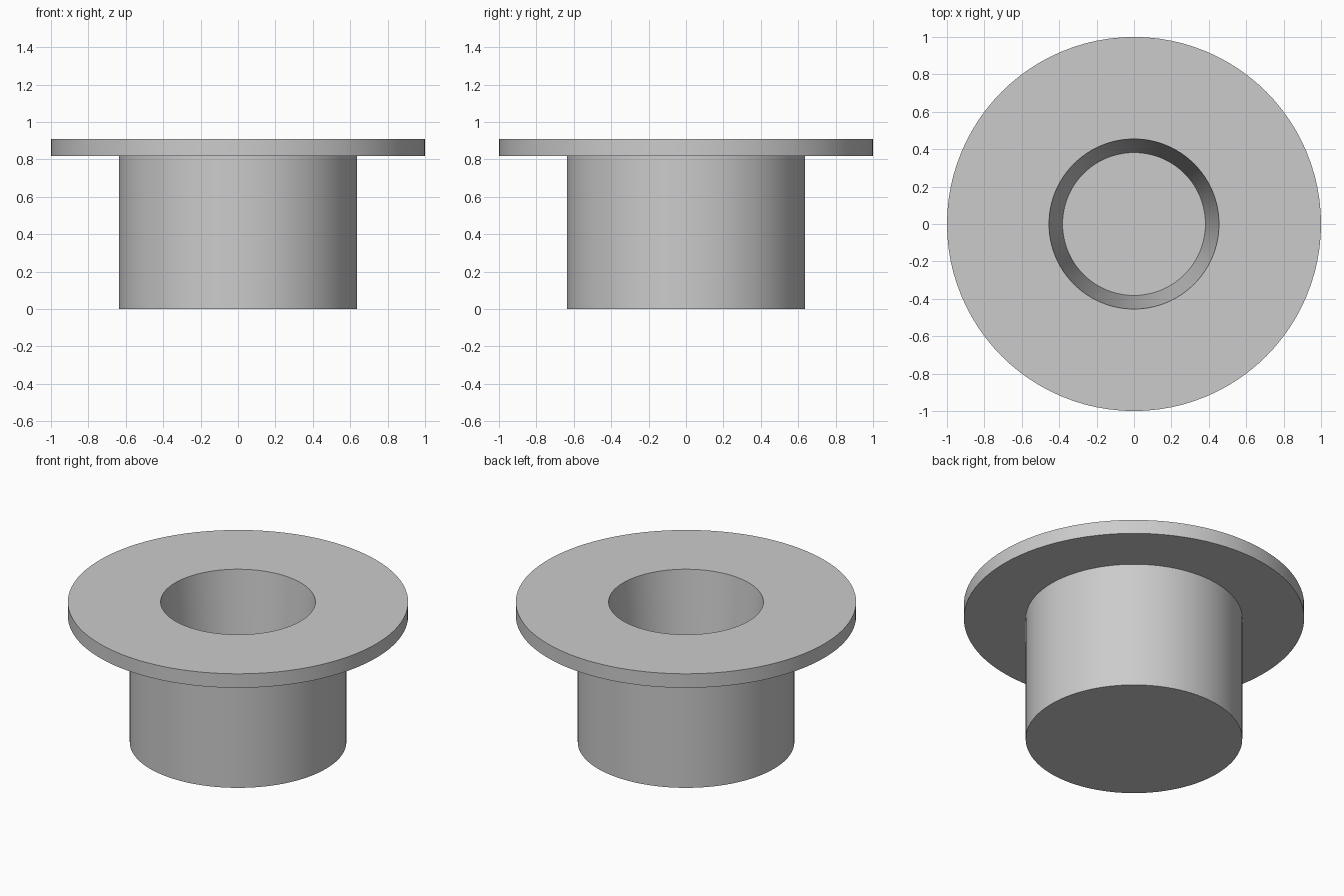
import bpy
import bmesh
import math

cube = bpy.data.objects.get("Cube")
if cube:
    bpy.data.objects.remove(cube, do_unlink=True)

# Everything is sized in elevenths of the flange radius
UNIT = 1 / 11
SEGMENTS = 96

grey = bpy.data.materials.new("plain grey")
grey.use_nodes = True
colour = (0.6, 0.6, 0.6, 1)
grey.diffuse_color = colour
grey.node_tree.nodes["Principled BSDF"].inputs["Base Color"].default_value = colour


def lathe(name, profile, material):
    """Turn a (radius, height) profile, given from bottom to top, about z."""
    bm = bmesh.new()
    rings = []
    for radius, height in profile:
        ring = []
        for i in range(SEGMENTS):
            a = 2 * math.pi * i / SEGMENTS
            ring.append(bm.verts.new((radius * UNIT * math.cos(a),
                                      radius * UNIT * math.sin(a),
                                      height * UNIT)))
        rings.append(ring)
    for low, high in zip(rings, rings[1:]):
        for i in range(SEGMENTS):
            j = (i + 1) % SEGMENTS
            bm.faces.new((low[i], low[j], high[j], high[i]))
    # Flat discs close the underside and the floor of the recess
    bm.faces.new(rings[0])
    bm.faces.new(rings[-1])
    bmesh.ops.recalc_face_normals(bm, faces=bm.faces)
    mesh = bpy.data.meshes.new(name)
    bm.to_mesh(mesh)
    bm.free()
    mesh.materials.append(material)
    obj = bpy.data.objects.new(name, mesh)
    bpy.context.collection.objects.link(obj)
    return obj


# Solid plug, wide flange and tapered blind recess in one profile
plug = lathe("flanged_plug", [
    (7, 0), (7, 9),        # body wall
    (11, 9), (11, 10),     # flange underside and rim
    (5, 10), (4.2, 2),     # flange top, recess wall and floor
], grey)

bpy.ops.object.select_all(action="DESELECT")
plug.select_set(True)
bpy.context.view_layer.objects.active = plug
bpy.ops.object.shade_smooth_by_angle(angle=math.radians(30))
